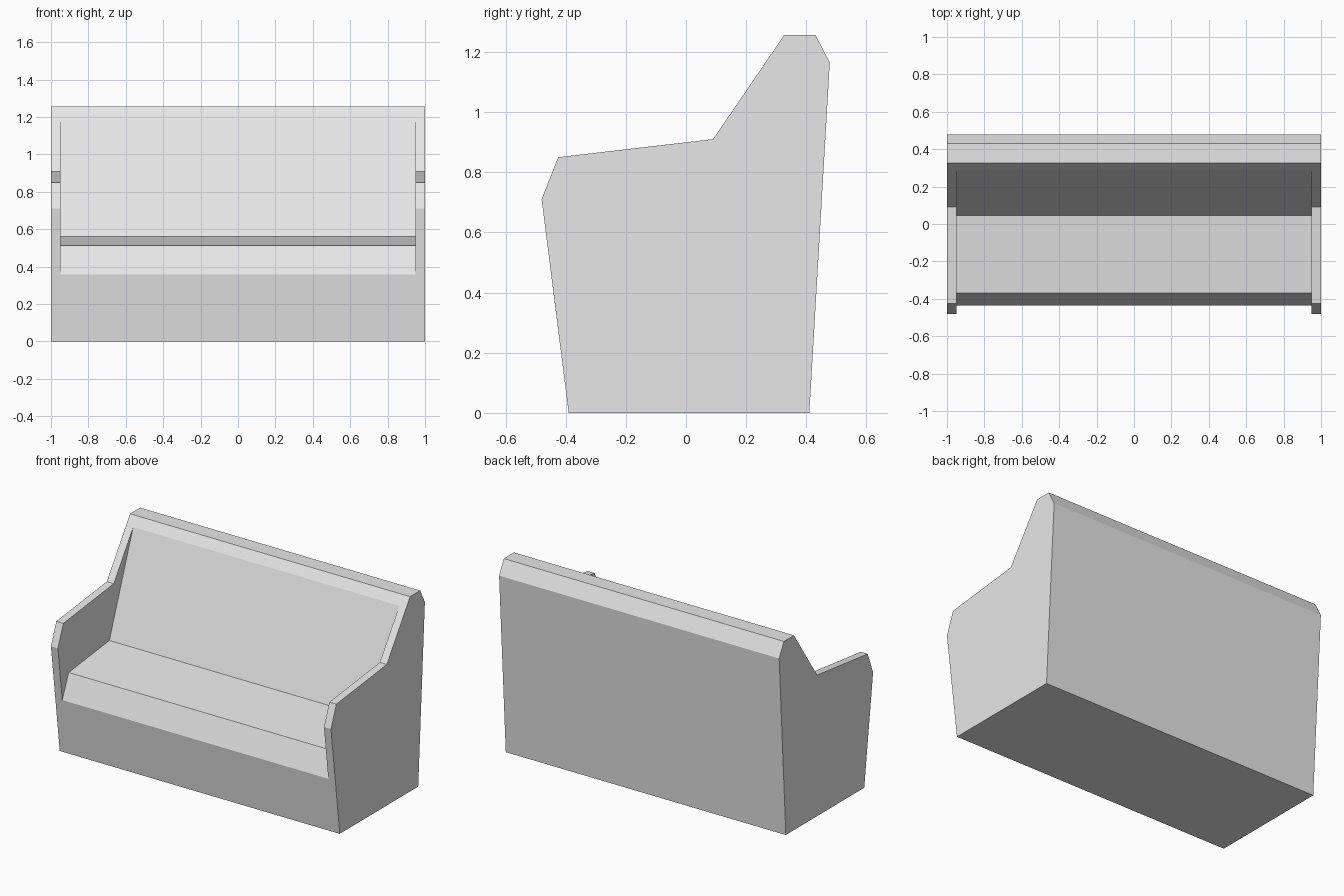
import bpy
import bmesh

default_cube = bpy.data.objects.get("Cube")
if default_cube:
    bpy.data.objects.remove(default_cube, do_unlink=True)

# One plain light grey for the whole bench
grey = bpy.data.materials.new("light_grey")
grey.use_nodes = True
colour = (0.8, 0.8, 0.8, 1.0)
grey.diffuse_color = colour
grey.node_tree.nodes["Principled BSDF"].inputs["Base Color"].default_value = colour


def prism(name, profile, half_width):
    """Extrude a side profile of (y, z) points across x."""
    bm = bmesh.new()
    face = bm.faces.new([bm.verts.new((-half_width, y, z)) for y, z in profile])
    extruded = bmesh.ops.extrude_face_region(bm, geom=[face])["geom"]
    verts = [v for v in extruded if isinstance(v, bmesh.types.BMVert)]
    bmesh.ops.translate(bm, verts=verts, vec=(2 * half_width, 0, 0))
    bmesh.ops.recalc_face_normals(bm, faces=bm.faces)
    mesh = bpy.data.meshes.new(name)
    bm.to_mesh(mesh)
    bm.free()
    mesh.materials.append(grey)
    obj = bpy.data.objects.new(name, mesh)
    bpy.context.collection.objects.link(obj)
    return obj


# Solid bench with the outline of the side panels
bench = prism("bench_body", [
    (-0.39, 0), (-0.48, 0.71), (-0.425, 0.85), (0.09, 0.91),
    (0.327, 1.257), (0.43, 1.257), (0.478, 1.165), (0.41, 0),
], 1.0)

# Hollow between the side panels: seat front, seat and backrest
hollow = prism("seat_cutter", [
    (-0.478, 0.26), (-0.37, 0.512), (0.045, 0.56), (0.322, 1.29),
    (0.1, 1.4), (-0.7, 1.4), (-0.7, 0.26),
], 0.95)
hollow.hide_render = True

cut = bench.modifiers.new("seat_hollow", "BOOLEAN")
cut.operation = "DIFFERENCE"
cut.solver = "EXACT"
cut.object = hollow

# Apply the cut and drop the cutter
bpy.context.view_layer.objects.active = bench
bench.select_set(True)
bpy.ops.object.modifier_apply(modifier=cut.name)
bpy.data.objects.remove(hollow, do_unlink=True)
